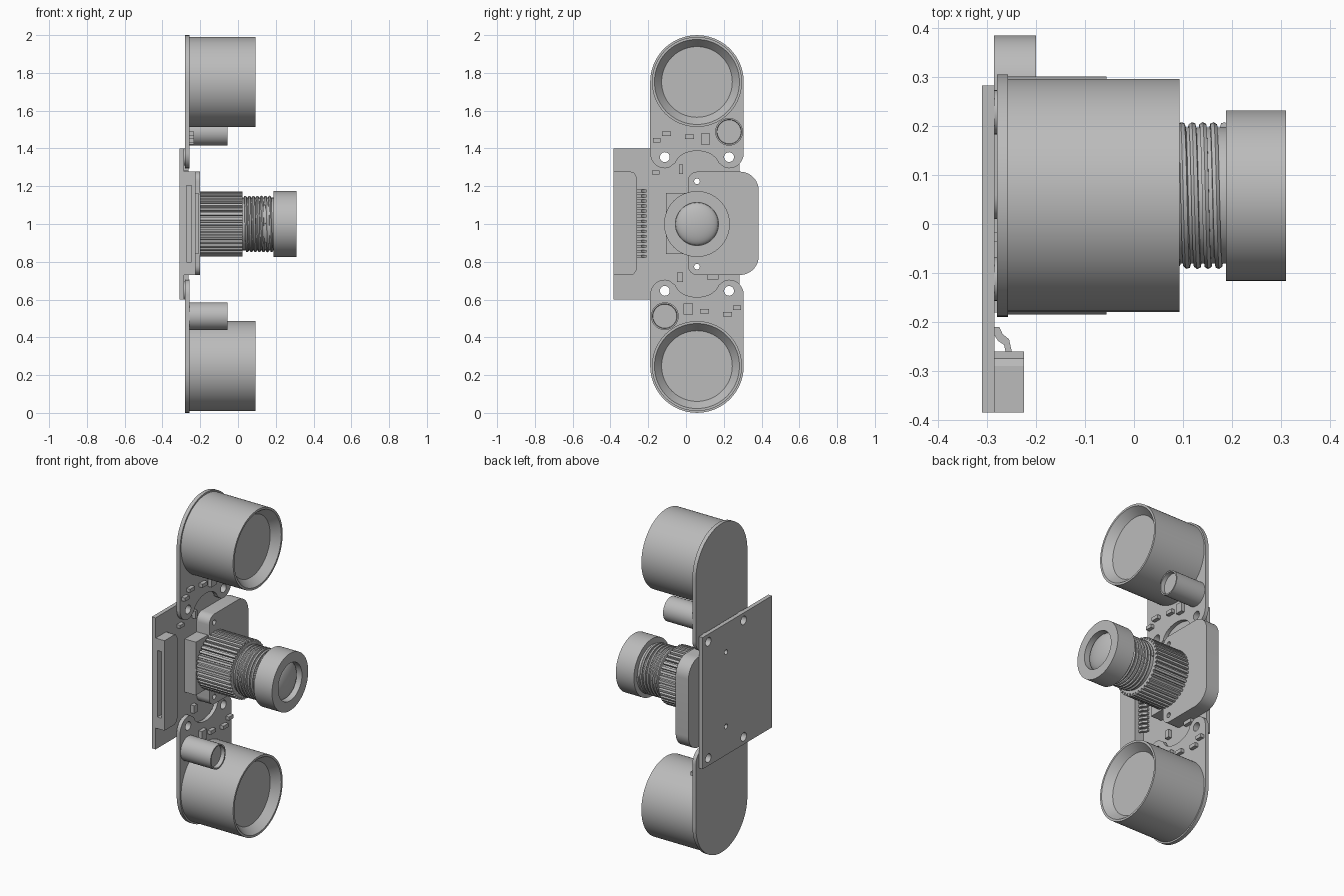
import bpy, bmesh, math
from math import sin, cos, pi, radians
from mathutils import Matrix

if "Cube" in bpy.data.objects:
    bpy.data.objects.remove(bpy.data.objects["Cube"])

grey = bpy.data.materials.new("plain_grey")
grey.use_nodes = True
grey.diffuse_color = (0.5, 0.5, 0.5, 1)
grey.node_tree.nodes["Principled BSDF"].inputs["Base Color"].default_value = (0.5, 0.5, 0.5, 1)

CY, CZ = 0.058, 1.0          # optical axis
LED_Z = 1.752                # upper lamp height
BOARD, LAMP_BOARD = (-0.31, -0.285), (-0.28, -0.257)

# Extrusion frames: profile plane and extrusion direction
FRAMES = {
    "x": Matrix(((0, 0, 1), (1, 0, 0), (0, 1, 0))).to_4x4(),
    "y": Matrix(((1, 0, 0), (0, 0, 1), (0, 1, 0))).to_4x4(),
    "z": Matrix.Identity(4),
}


def finish(name, bm):
    bmesh.ops.remove_doubles(bm, verts=bm.verts, dist=0.0002)
    bmesh.ops.recalc_face_normals(bm, faces=bm.faces)
    mesh = bpy.data.meshes.new(name)
    bm.to_mesh(mesh)
    bm.free()
    mesh.materials.append(grey)
    mesh.shade_smooth()
    mesh.set_sharp_from_angle(angle=radians(30))
    obj = bpy.data.objects.new(name, mesh)
    bpy.context.collection.objects.link(obj)
    return obj


def curve_mesh(name, curve, frame):
    """Turn a curve into a finished mesh object."""
    temp = bpy.data.objects.new("temp", curve)
    bpy.context.collection.objects.link(temp)
    mesh = temp.evaluated_get(bpy.context.evaluated_depsgraph_get()).to_mesh()
    bm = bmesh.new()
    bm.from_mesh(mesh)
    bm.transform(frame)
    bpy.data.objects.remove(temp)
    return finish(name, bm)


def add_spline(curve, points, cyclic):
    spline = curve.splines.new("POLY")
    spline.points.add(len(points) - 1)
    for p, co in zip(spline.points, points):
        p.co = (*co, 1)
    spline.use_cyclic_u = cyclic


def plate(name, loops, span, axis="x"):
    """Extrude an outline (plus holes) over a span along an axis."""
    curve = bpy.data.curves.new(name, "CURVE")
    curve.dimensions, curve.fill_mode = "2D", "BOTH"
    curve.extrude = (span[1] - span[0]) / 2
    for loop in loops:
        add_spline(curve, [(a, b, 0) for a, b in loop], True)
    shift = Matrix.Translation((0, 0, (span[0] + span[1]) / 2))
    return curve_mesh(name, curve, FRAMES[axis] @ shift)


def arc(c, rx, rz, a0, a1, n=24):
    steps = [radians(a0 + (a1 - a0) * i / n) for i in range(n + 1)]
    return [(c[0] + rx * cos(a), c[1] + rz * sin(a)) for a in steps]


def circle(c, r, n=32):
    return arc(c, r, r, 0, 360, n)[:-1]


def rect(a0, b0, a1, b1):
    return [(a0, b0), (a1, b0), (a1, b1), (a0, b1)]


def turn(points):
    """Half turn about the optical axis."""
    return [(2 * CY - y, 2 * CZ - z) for y, z in points]


def lathe(name, profile, centre, n=64):
    """Revolve (x, radius) points about an x-parallel axis."""
    bm = bmesh.new()
    rings = []
    for x, r in profile:
        rings.append([bm.verts.new((x, y, z)) for y, z in circle(centre, max(r, 1e-6), n)])
    for a, b in zip(rings, rings[1:]):
        for i in range(n):
            j = (i + 1) % n
            bm.faces.new((a[i], a[j], b[j], b[i]))
    return finish(name, bm)


# Main board with screw holes
screws = [(CY + sy * 0.17, CZ + sz * 0.354) for sy in (-1, 1) for sz in (-1, 1)]
mount_holes = [circle((CY, CZ + s * 0.226), 0.015, 16) for s in (-1, 1)]
plate("main_board", [rect(-0.385, 0.6, 0.283, 1.4)]
      + [circle(s, 0.026) for s in screws] + mount_holes, BOARD)

# Lamp board outline: round end, two ears and a curved notch
R = 0.2475
lamp_outline = (arc((CY, LED_Z), R, R, 0, 180, 48)
                + arc((CY - 0.17, 1.375), R - 0.17, 0.08, 180, 285, 16)
                + arc((CY, 1.31), 0.115, 0.077, 170, 10)
                + arc((CY + 0.17, 1.375), R - 0.17, 0.08, 255, 360, 16))

# Parts on the lamp board: centre and size
chips = [(-0.155, 1.443, 0.042, 0.022), (-0.103, 1.478, 0.048, 0.022),
         (0.018, 1.462, 0.048, 0.022), (0.104, 1.45, 0.048, 0.058)]

for side, place in (("upper", lambda p: p), ("lower", turn)):
    ears = [circle(p, 0.026) for p in place(
        [(CY - 0.17, CZ + 0.354), (CY + 0.17, CZ + 0.354)])]
    plate(side + "_lamp_board", [place(lamp_outline)] + ears, LAMP_BOARD)
    # Lamp with a conical reflector
    lathe(side + "_lamp", [(-0.258, 0), (-0.258, 0.238), (0.093, 0.238),
                           (0.093, 0.225), (0.045, 0.187), (0.045, 0)],
          place([(CY, LED_Z)])[0], 80)
    # Light sensor tube
    lathe(side + "_sensor", [(-0.258, 0), (-0.258, 0.073), (-0.056, 0.073),
                             (-0.056, 0.065), (-0.08, 0.063), (-0.08, 0)],
          place([(CY + 0.17, 1.488)])[0], 48)
    for i, (y, z, w, h) in enumerate(chips):
        shape = rect(y - w / 2, z - h / 2, y + w / 2, z + h / 2)
        plate(f"{side}_chip_{i}", [place(shape)], (-0.258, -0.234))
    # Washers between the boards
    for i, p in enumerate(place([(CY - 0.17, CZ + 0.354), (CY + 0.17, CZ + 0.354)])):
        plate(f"{side}_washer_{i}", [circle(p, 0.045), circle(p, 0.026)], (-0.286, -0.279))

# Small parts on the main board
for i, (y, z, w, h) in enumerate([(-0.16, 1.272, 0.042, 0.02), (-0.026, 1.29, 0.02, 0.048),
                                  (-0.032, 0.718, 0.03, 0.048), (0.142, 0.718, 0.06, 0.022)]):
    plate(f"board_chip_{i}", [rect(y - w / 2, z - h / 2, y + w / 2, z + h / 2)], (-0.286, -0.262))

# Lens mount: rounded block plus side housing
big, small = 0.1, 0.05
y0, y1, z0, z1 = 0.01, 0.385, 0.73, 1.277
mount = (arc((y1 - big, z1 - big), big, big, 0, 90, 12)
         + arc((y0 + small, z1 - small), small, small, 90, 180, 8)
         + arc((y0 + small, z0 + small), small, small, 180, 270, 8)
         + arc((y1 - big, z0 + big), big, big, 270, 360, 12))
plate("lens_mount", [mount] + mount_holes, (-0.286, -0.2))
plate("mount_side_housing", [rect(-0.105, 0.842, 0.02, 1.165)], (-0.286, -0.21))

# Ribbed barrel
teeth = 40
ribs = []
for i in range(teeth):
    for offset, r in ((-0.3, 0.173), (0.2, 0.173), (0.3, 0.158), (0.6, 0.158)):
        a = 2 * pi * (i + offset) / teeth
        ribs.append((CY + r * cos(a), CZ + r * sin(a)))
plate("ribbed_barrel", [ribs], (-0.201, 0.025))

# Threaded neck: core plus a helical ridge
lathe("lens_neck", [(0.02, 0), (0.02, 0.139), (0.195, 0.139), (0.195, 0)], (CY, CZ))
helix = bpy.data.curves.new("thread", "CURVE")
helix.dimensions = "3D"
helix.bevel_depth, helix.bevel_resolution, helix.use_fill_caps = 0.008, 1, True
turns, per_turn, pitch = 7, 40, 0.0215
add_spline(helix, [(0.033 + pitch * i / per_turn,
                    CY + 0.142 * cos(2 * pi * i / per_turn),
                    CZ + 0.142 * sin(2 * pi * i / per_turn))
                   for i in range(turns * per_turn + 1)], False)
curve_mesh("lens_thread", helix, Matrix.Identity(4))

# Front ring and domed glass
lathe("lens_ring", [(0.188, 0), (0.188, 0.174), (0.31, 0.174), (0.31, 0.114),
                    (0.27, 0.114), (0.27, 0)], (CY, CZ))
dome = [(0.265 + 0.04 * cos(a), 0.114 * sin(a)) for a in (pi / 2 * i / 10 for i in range(10, -1, -1))]
lathe("lens_glass", dome, (CY, CZ))

# Ribbon connector: slotted shell, back block and pins
plate("connector_shell", [rect(-0.286, 0.73, -0.225, 1.277),
                          rect(-0.273, 0.8, -0.245, 1.205)], (-0.385, -0.29), "y")
plate("connector_back", [[(-0.292, 0.73), (-0.275, 0.735), (-0.26, 0.76),
                          (-0.26, 1.247), (-0.275, 1.272), (-0.292, 1.277)]], (-0.286, -0.225))
pin = [(-0.286, -0.21), (-0.275, -0.21), (-0.268, -0.225), (-0.255, -0.235), (-0.249, -0.262),
       (-0.262, -0.262), (-0.265, -0.247), (-0.278, -0.238), (-0.286, -0.225)]
for i in range(14):
    z = 0.83 + i * 0.0265
    plate(f"connector_pin_{i}", [pin], (z - 0.007, z + 0.007), "z")
